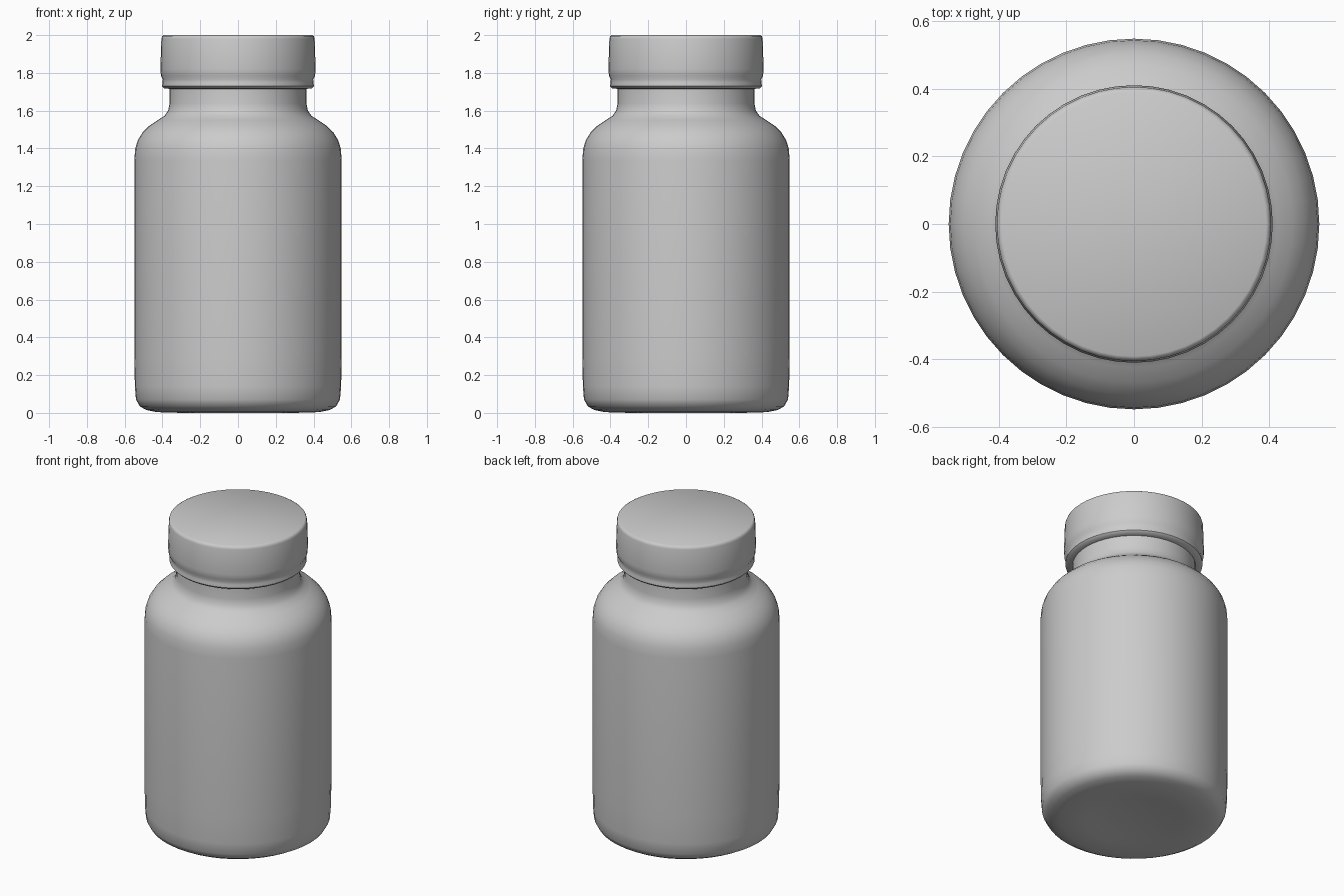
import bpy, bmesh, math

cube = bpy.data.objects.get("Cube")
if cube:
    bpy.data.objects.remove(cube, do_unlink=True)

SIDES = 48

grey = bpy.data.materials.new("plain_grey")
grey.use_nodes = True
colour = (0.6, 0.6, 0.6, 1)
grey.diffuse_color = colour
bsdf = grey.node_tree.nodes["Principled BSDF"]
bsdf.inputs["Base Color"].default_value = colour
bsdf.inputs["Roughness"].default_value = 0.6


def lathe(name, profile):
    """Spin a (radius, height) profile, both ends on the axis, into a closed solid."""
    bm = bmesh.new()
    verts = [bm.verts.new((r, 0, z)) for r, z in profile]
    edges = [bm.edges.new(pair) for pair in zip(verts, verts[1:])]
    bmesh.ops.spin(bm, geom=verts + edges, cent=(0, 0, 0), axis=(0, 0, 1),
                   angle=math.tau, steps=SIDES, use_duplicate=False)
    bmesh.ops.remove_doubles(bm, verts=bm.verts, dist=0.0005)
    bmesh.ops.recalc_face_normals(bm, faces=bm.faces)
    mesh = bpy.data.meshes.new(name)
    bm.to_mesh(mesh)
    bm.free()
    mesh.materials.append(grey)
    obj = bpy.data.objects.new(name, mesh)
    bpy.context.collection.objects.link(obj)
    bpy.ops.object.select_all(action="DESELECT")
    obj.select_set(True)
    bpy.context.view_layer.objects.active = obj
    bpy.ops.object.shade_smooth_by_angle(angle=math.radians(50))
    return obj


# Body with a shallow base dimple, rounded foot, shoulder and neck
lathe("bottle_body", [
    (0, 0.012), (0.24, 0.012), (0.3, 0), (0.43, 0.004), (0.485, 0.015),
    (0.52, 0.035), (0.54, 0.07), (0.546, 0.14), (0.549, 0.3), (0.549, 1.34),
    (0.544, 1.4), (0.53, 1.445), (0.505, 1.485), (0.47, 1.52), (0.425, 1.55),
    (0.39, 1.572), (0.37, 1.6), (0.362, 1.64), (0.362, 1.74), (0, 1.74)])

# Cap with a rounded band around its lower rim
lathe("screw_cap", [
    (0, 1.715), (0.355, 1.715), (0.39, 1.718), (0.402, 1.73), (0.4, 1.75),
    (0.398, 1.765), (0.408, 1.785), (0.411, 1.82), (0.406, 1.98),
    (0.402, 1.994), (0.392, 2), (0, 2)])
